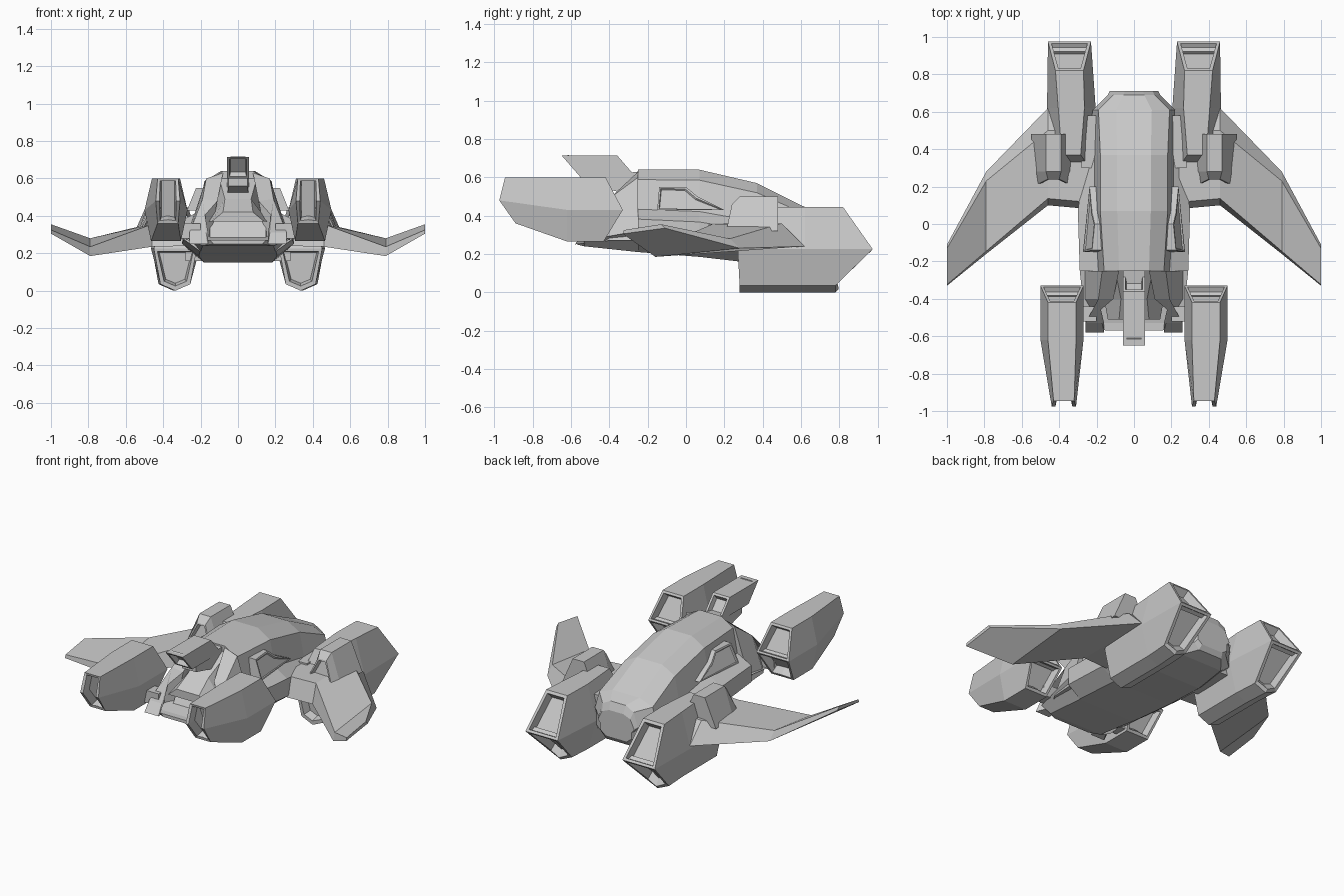
import bpy
import bmesh

cube = bpy.data.objects.get("Cube")
if cube:
    bpy.data.objects.remove(cube, do_unlink=True)

# Single hull colour
paint = bpy.data.materials.new("hull_grey")
paint.use_nodes = True
grey = 0.58
colour = (grey, grey, grey, 1)
paint.diffuse_color = colour
paint.node_tree.nodes["Principled BSDF"].inputs["Base Color"].default_value = colour


def trapezoid(y, top, low, z_top, z_low, x=0, lean=0):
    """Four-sided section with half widths top and low; lean shifts the low edge in y."""
    return [(x + top, y, z_top), (x - top, y, z_top),
            (x - low, y + lean, z_low), (x + low, y + lean, z_low)]


def hull_section(y, crown, shoulder, side, belly):
    """Symmetric fuselage section; heights are shares of the span from belly to crown."""
    span = crown - belly
    half = [
        (shoulder / 2, crown),
        (shoulder, belly + span * 0.88),
        (shoulder + 0.03, belly + span * 0.52),
        (side, belly + span * 0.4),
        (side, belly + span * 0.15),
        (side * 0.7, belly),
    ]
    right = [(x, y, z) for x, z in half]
    left = [(-x, y, z) for x, z in reversed(half)]
    return right + left


def pod_section(x, halves, ys, zs, keel=0):
    """Engine section from top, middle and low half widths, with a keel point."""
    (top, mid, low), (y_top, y_mid, y_low), (z_top, z_mid, z_low) = halves, ys, zs
    return [
        (x + top, y_top, z_top), (x - top, y_top, z_top),
        (x - mid, y_mid, z_mid), (x - low, y_low, z_low),
        (x, y_low, z_low - keel),
        (x + low, y_low, z_low), (x + mid, y_mid, z_mid),
    ]


def wing_section(x, lead, trail, z_lead, z_trail, thick):
    """Wing station with a bevelled leading and trailing edge."""
    return [
        (x, lead, z_lead),
        (x, lead + thick * 0.3, z_lead + thick),
        (x, trail - thick, z_trail + thick),
        (x, trail, z_trail),
    ]


def loft(name, rings, start=None, end=None, inlets=(), rim=0.02, deep=0.05, mirror=False):
    """Skin rings, close the ends with face groups and recess the chosen caps."""
    bm = bmesh.new()
    loops = [[bm.verts.new(point) for point in section] for section in rings]
    count = len(loops[0])
    for near, far in zip(loops, loops[1:]):
        for i in range(count):
            j = (i + 1) % count
            bm.faces.new((near[i], near[j], far[j], far[i]))
    whole = [range(count)]
    caps = []
    for loop, groups in ((loops[0], start or whole), (loops[-1], end or whole)):
        caps += [bm.faces.new([loop[i] for i in group]) for group in groups]
    bmesh.ops.recalc_face_normals(bm, faces=bm.faces[:])
    for index in inlets:
        bmesh.ops.inset_individual(bm, faces=[caps[index]], thickness=rim, depth=0)
        bmesh.ops.inset_individual(bm, faces=[caps[index]], thickness=rim / 2, depth=-deep)
    mesh = bpy.data.meshes.new(name)
    bm.to_mesh(mesh)
    bm.free()
    mesh.materials.append(paint)
    obj = bpy.data.objects.new(name, mesh)
    bpy.context.collection.objects.link(obj)
    if mirror:
        obj.modifiers.new("mirror_sides", "MIRROR")


# Main fuselage
loft("fuselage", [
    hull_section(y=-0.25, crown=0.64, shoulder=0.16, side=0.29, belly=0.21),
    hull_section(y=0.07, crown=0.64, shoulder=0.18, side=0.3, belly=0.185),
    hull_section(y=0.37, crown=0.57, shoulder=0.18, side=0.26, belly=0.15),
    hull_section(y=0.61, crown=0.45, shoulder=0.19, side=0.21, belly=0.15),
    hull_section(y=0.69, crown=0.42, shoulder=0.11, side=0.12, belly=0.17),
    hull_section(y=0.71, crown=0.37, shoulder=0.1, side=0.11, belly=0.2),
])

# Nose: jaw, cheeks, visor and mouth
loft("nose_jaw", [
    trapezoid(y=-0.25, top=0.29, low=0.2, z_top=0.32, z_low=0.21),
    trapezoid(y=-0.53, top=0.26, low=0.19, z_top=0.27, z_low=0.24),
    trapezoid(y=-0.57, top=0.15, low=0.13, z_top=0.27, z_low=0.25),
])
cheek_back = [(0.08, 0.63), (0.17, 0.6), (0.28, 0.27), (0.15, 0.27)]
cheek_middle = [(0.11, 0.48), (0.19, 0.49), (0.27, 0.27), (0.15, 0.27)]
loft("nose_cheek", [
    [(x, -0.25, z) for x, z in cheek_back],
    [(x, -0.4, z) for x, z in cheek_middle],
    trapezoid(y=-0.53, top=0.05, low=0.05, z_top=0.31, z_low=0.25, x=0.21, lean=-0.05),
], mirror=True)
loft("nose_visor", [
    trapezoid(y=-0.25, top=0.1, low=0.16, z_top=0.6, z_low=0.38),
    trapezoid(y=-0.4, top=0.07, low=0.16, z_top=0.49, z_low=0.37),
    trapezoid(y=-0.51, top=0.08, low=0.14, z_top=0.42, z_low=0.37),
])
loft("mouth_back", [
    trapezoid(y=-0.25, top=0.17, low=0.17, z_top=0.4, z_low=0.25),
    trapezoid(y=-0.38, top=0.15, low=0.15, z_top=0.39, z_low=0.26, lean=-0.08),
])

# Dorsal turret with its neck
loft("dorsal_turret", [
    trapezoid(y=y, top=0.06, low=0.06, z_top=0.715, z_low=0.6, lean=0.1)
    for y in (-0.65, -0.36)
], inlets=(0, 1), deep=0.03)
loft("turret_neck", [
    trapezoid(y=-0.5, top=0.05, low=0.05, z_top=0.6, z_low=0.56),
    trapezoid(y=-0.25, top=0.06, low=0.06, z_top=0.63, z_low=0.5),
])

# Front engine pods with one front intake and two rear outlets
upper, lower = (0, 1, 2, 6), (2, 3, 4, 5, 6)
pod_widths = (0.075, 0.115, 0.08)
pod_heights = (0.6, 0.43, 0.265)
loft("front_engine_pod", [
    pod_section(0.375, (0.055, 0.065, 0.055), (-0.945, -0.975, -0.89), (0.6, 0.48, 0.36)),
    pod_section(0.385, pod_widths, [-0.62] * 3, pod_heights),
    pod_section(0.385, pod_widths, (-0.42, -0.33, -0.43), pod_heights),
], end=[upper, lower], inlets=(0, 1, 2), mirror=True)
loft("front_pylon", [
    trapezoid(y=y, top=0.06, low=0.06, z_top=0.36, z_low=0.28, x=0.26)
    for y in (-0.52, -0.44)
], mirror=True)

# Rear engine pods with a keel
pod_heights = (0.445, 0.225, 0.035)
keel = pod_heights[-1]
loft("rear_engine_pod", [
    pod_section(0.335, (0.05, 0.115, 0.08), (0.37, 0.27, 0.28), pod_heights, keel),
    pod_section(0.335, (0.07, 0.13, 0.08), [0.62] * 3, pod_heights, keel),
    pod_section(0.345, (0.075, 0.115, 0.08), (0.82, 0.975, 0.78), pod_heights, keel),
], start=[upper, lower], end=[upper, lower], inlets=(1, 2, 3), rim=0.025, mirror=True)
loft("rear_pylon", [
    trapezoid(y=y, top=0.08, low=0.08, z_top=0.37, z_low=0.16, x=0.2)
    for y in (0.3, 0.58)
], mirror=True)

# Swept wings, drooping to a kink and rising to the tip
loft("wing", [
    wing_section(0.24, lead=0.08, trail=0.62, z_lead=0.24, z_trail=0.24, thick=0.12),
    wing_section(0.46, lead=0.1, trail=0.62, z_lead=0.235, z_trail=0.24, thick=0.12),
    wing_section(0.79, lead=-0.16, trail=0.28, z_lead=0.185, z_trail=0.23, thick=0.05),
    wing_section(1, lead=-0.33, trail=-0.11, z_lead=0.305, z_trail=0.335, thick=0.02),
], mirror=True)

# Intakes on the wing roots
loft("wing_root_intake", [
    trapezoid(y=0.24, top=0.03, low=0.09, z_top=0.46, z_low=0.32, x=0.43, lean=-0.03),
    trapezoid(y=0.28, top=0.04, low=0.1, z_top=0.5, z_low=0.32, x=0.43),
    trapezoid(y=0.48, top=0.04, low=0.12, z_top=0.5, z_low=0.32, x=0.43),
], inlets=(0,), rim=0.012, deep=0.03, mirror=True)

# Raised side blisters leaning with the fuselage flank
outline = [(-0.15, 0.43), (-0.14, 0.55), (0, 0.55), (0.06, 0.5), (0.2, 0.43)]
loft("side_blister", [
    [(0.13, y, z) for y, z in outline],
    [(0.43 - 0.1 * y - 0.4 * z, y, z) for y, z in outline],
], inlets=(1,), rim=0.012, deep=0.008, mirror=True)
